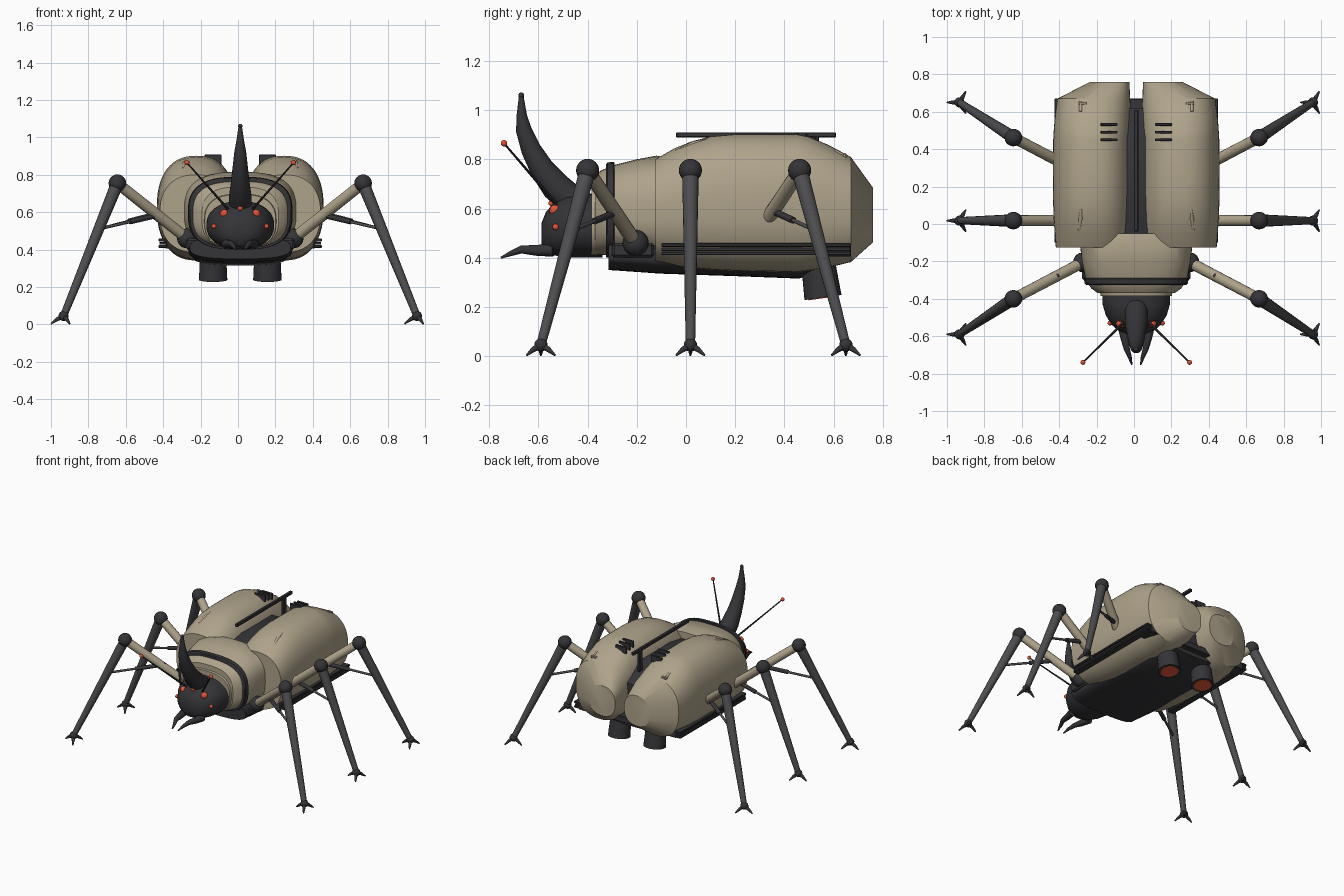
import bpy, bmesh, math
from mathutils import Vector

if "Cube" in bpy.data.objects:
    bpy.data.objects.remove(bpy.data.objects["Cube"])

CX = 0.012  # symmetry plane of the body


def material(name, c):
    m = bpy.data.materials.new(name)
    m.diffuse_color = (*c, 1)
    m.use_nodes = True
    m.node_tree.nodes["Principled BSDF"].inputs["Base Color"].default_value = m.diffuse_color
    return m


TAN = material("tan_shell", (0.43, 0.37, 0.26))
DARK = material("dark_metal", (0.035, 0.035, 0.04))
GREY = material("grey_metal", (0.075, 0.075, 0.08))
RED = material("red_glow", (0.75, 0.09, 0.04))


def finish(name, bm, mat, angle=32):
    bmesh.ops.recalc_face_normals(bm, faces=bm.faces)
    me = bpy.data.meshes.new(name)
    bm.to_mesh(me)
    bm.free()
    me.materials.append(mat)
    ob = bpy.data.objects.new(name, me)
    bpy.context.collection.objects.link(ob)
    bpy.ops.object.select_all(action='DESELECT')
    ob.select_set(True)
    bpy.context.view_layer.objects.active = ob
    bpy.ops.object.shade_smooth_by_angle(angle=math.radians(angle))
    return ob


def skin(bm, rings):
    rows = [[bm.verts.new(p) for p in r] for r in rings]
    n = len(rows[0])
    for a, b in zip(rows, rows[1:]):
        for i in range(n):
            bm.faces.new((a[i], a[(i + 1) % n], b[(i + 1) % n], b[i]))
    bm.faces.new(rows[0])
    bm.faces.new(rows[-1])


def loft(name, stations, mat, power=2.4, n=48, angle=32):
    """Superellipse sections along y: (y, x centre, half width, top z, bottom z)."""
    def c(v):
        return math.copysign(abs(v) ** (2 / power), v)
    rings = []
    for y, x, hx, top, bot in stations:
        ang = [2 * math.pi * i / n for i in range(n)]
        rings.append([(x + hx * c(math.cos(a)), y,
                       (top + bot) / 2 + (top - bot) / 2 * c(math.sin(a))) for a in ang])
    bm = bmesh.new()
    skin(bm, rings)
    return finish(name, bm, mat, angle)


def tube(name, pts, radii, mat, n=16):
    """Round tube through points with a radius at each."""
    pts = [Vector(p) for p in pts]
    rings = []
    for i, p in enumerate(pts):
        d = (pts[min(i + 1, len(pts) - 1)] - pts[max(i - 1, 0)]).normalized()
        q = d.to_track_quat('Z', 'Y')
        rings.append([p + q @ Vector((radii[i] * math.cos(2 * math.pi * k / n),
                                      radii[i] * math.sin(2 * math.pi * k / n), 0)) for k in range(n)])
    bm = bmesh.new()
    skin(bm, rings)
    return finish(name, bm, mat, 40)


def ball(name, p, r, mat):
    bm = bmesh.new()
    bmesh.ops.create_uvsphere(bm, u_segments=20, v_segments=12, radius=r)
    bmesh.ops.translate(bm, vec=Vector(p), verts=bm.verts)
    return finish(name, bm, mat, 60)


def box(name, lo, hi, mat, bevel=0.004):
    bm = bmesh.new()
    bmesh.ops.create_cube(bm, size=1)
    lo, hi = Vector(lo), Vector(hi)
    for v in bm.verts:
        v.co = [(lo[i] + hi[i]) / 2 + v.co[i] * abs(hi[i] - lo[i]) for i in range(3)]
    bmesh.ops.bevel(bm, geom=bm.edges[:], offset=bevel, segments=1, affect='EDGES')
    return finish(name, bm, mat)


# Inner abdomen, belly and rear crossbar
loft("inner_abdomen", [(-0.1, CX, .26, .74, .36), (.1, CX, .27, .78, .36),
                       (.45, CX, .26, .78, .35), (.62, CX, .2, .68, .37)], DARK)
loft("belly", [(-.315, CX, .27, .47, .35), (-.1, CX, .28, .47, .335), (.2, CX, .28, .46, .325),
               (.46, CX, .27, .45, .315), (.63, CX, .22, .45, .375)], DARK, 2.8)
box("rear_crossbar", (CX - .4, .56, .405), (CX + .4, .67, .45), DARK)

# Pronotum with dark band and stepped front collar
loft("pronotum", [(-.37, CX, .205, .735, .41), (-.345, CX, .24, .755, .41), (-.3, CX, .27, .775, .41),
                  (-.2, CX, .29, .80, .4), (-.12, CX, .3, .815, .39), (-.05, CX, .25, .8, .41)], TAN, 2.8)
loft("pronotum_band", [(-.325, CX, .268, .78, .4), (-.32, CX, .275, .787, .4),
                       (-.295, CX, .28, .79, .4), (-.29, CX, .275, .785, .4)], DARK, 2.8)
loft("neck_collar", [(-.385, CX, .19, .695, .405), (-.36, CX, .195, .7, .405)], TAN, 2.6)

# Head and horn
loft("head", [(-.34, CX, .182, .66, .4), (-.43, CX, .18, .66, .4), (-.49, CX, .162, .65, .402),
              (-.54, CX, .13, .62, .41), (-.57, CX, .095, .585, .425), (-.588, CX, .05, .54, .455)],
     DARK, 2.2)
tube("horn", [(CX, -.45, .62), (CX, -.53, .69), (CX, -.585, .76), (CX, -.63, .84), (CX, -.66, .92),
              (CX, -.668, .98), (CX, -.67, 1.06)], [.062, .06, .05, .041, .032, .021, .009], DARK, 24)
ball("horn_tip", (CX, -.67, 1.06), .012, DARK)
ball("centre_eye", (CX, -.545, .622), .014, RED)

# Spine bar between the wing cases
box("spine_bar", (CX - .012, -.04, .888), (CX + .012, .61, .91), DARK)
box("spine_bar_mount", (CX - .01, .5, .74), (CX + .01, .54, .895), DARK)

for side, s in (("left", -1), ("right", 1)):
    def P(x, y, z):
        return (CX + s * x, y, z)

    # Wing case
    wing = [(-.125, .235, .195, .80, .385), (-.05, .235, .201, .843, .37), (.02, .235, .206, .872, .36),
            (.1, .235, .209, .893, .352), (.2, .235, .211, .902, .347), (.45, .235, .209, .902, .342),
            (.5, .234, .207, .892, .348), (.58, .232, .203, .858, .36), (.67, .227, .195, .81, .382),
            (.76, .142, .105, .685, .462)]
    loft(side + "_wing_case", [(y, CX + s * x, w, t, b) for y, x, w, t, b in wing], TAN, 2.35, 56, 28)

    # Side rail with grooves
    for i in range(3):
        z = .41 + i * .017
        box(f"{side}_rail_{i}", P(.39, -.1, z), P(.432 + .005 * (i != 1), .67, z + .015), DARK, .003)
    # Wing vents
    for i in range(3):
        y = .45 + i * .041
        zt = .9 if i < 1 else .905 - .01 * i
        box(f"{side}_vent_{i}", P(.1, y - .007, zt - .04), P(.19, y + .007, zt + .008), DARK, .003)
    # Wing latches
    for i in (-1, 1):
        x = .285 + i * .012
        tube(f"{side}_front_latch_{i}", [P(x + .008, -.04, .832), P(x, .03, .862), P(x - .004, .09, .88)],
             [.007, .012, .005], TAN, 10)
        tube(f"{side}_rear_latch_{i}", [P(x, .6, .835), P(x, .655, .808)], [.009, .009], TAN, 10)
    box(side + "_rear_latch_bar", P(.265, .638, .795), P(.31, .652, .825), TAN, .003)

    # Thruster under the tail
    a, b = Vector(P(.145, .54, .36)), Vector(P(.145, .557, .238))
    tube(side + "_thruster", [a, b], [.07, .076], DARK, 32)
    d = (b - a).normalized()
    tube(side + "_thruster_glow", [b - d * .01, b + d * .003], [.06, .06], RED, 32)

    # Eyes, antenna and mandible
    ball(side + "_main_eye", P(.085, -.532, .592), .023, RED)
    ball(side + "_small_eye", P(.14, -.53, .525), .013, RED)
    tube(side + "_antenna", [P(.06, -.52, .61), P(.285, -.74, .865)], [.007, .004], DARK, 8)
    ball(side + "_antenna_tip", P(.285, -.74, .865), .013, RED)
    tube(side + "_mandible", [P(.075, -.54, .43), P(.062, -.61, .43), P(.05, -.67, .433),
                              P(.035, -.71, .418), P(.024, -.752, .4)],
         [.026, .022, .016, .011, .004], DARK, 12)

    # Legs: hip, upper limb, knee, lower limb, piston, clawed foot
    for leg, hip, ky, fy in (("front", (.285, -.205, .46), -.4, -.59),
                             ("middle", (.3, .018, .47), .018, .018),
                             ("rear", (.3, .275, .47), .462, .65)):
        n = f"{side}_{leg}_"
        h, k, f = Vector(P(*hip)), Vector(P(.657, ky, .755)), Vector(P(.945, fy, .045))
        ball(n + "hip", h, .053, DARK)
        tube(n + "upper_leg", [h, k], [.03, .029], TAN)
        ball(n + "knee", k, .047, DARK)
        tube(n + "lower_leg", [k, f], [.034, .019], GREY)
        p, q = h.lerp(k, .38) + Vector((0, 0, .015)), k.lerp(f, .345)
        m = p.lerp(q, .5)
        tube(n + "piston_sleeve", [p, m], [.014, .014], DARK, 12)
        tube(n + "piston_rod", [m, q], [.008, .008], GREY, 12)
        ball(n + "piston_pin", p, .019, DARK)
        ball(n + "ankle", f, .027, DARK)
        for i, deg in enumerate((180, 60, -60)):
            u = Vector((math.cos(math.radians(deg)), math.sin(math.radians(deg)), 0))
            tube(f"{n}toe_{i}", [f, f + u * .035 + Vector((0, 0, -.018)),
                                 f + u * .067 + Vector((0, 0, -.042))], [.014, .011, .004], DARK, 10)
    # Shoulder block behind the front hip
    box(side + "_shoulder_block", P(.2, -.3, .4), P(.29, -.13, .46), DARK, .01)
